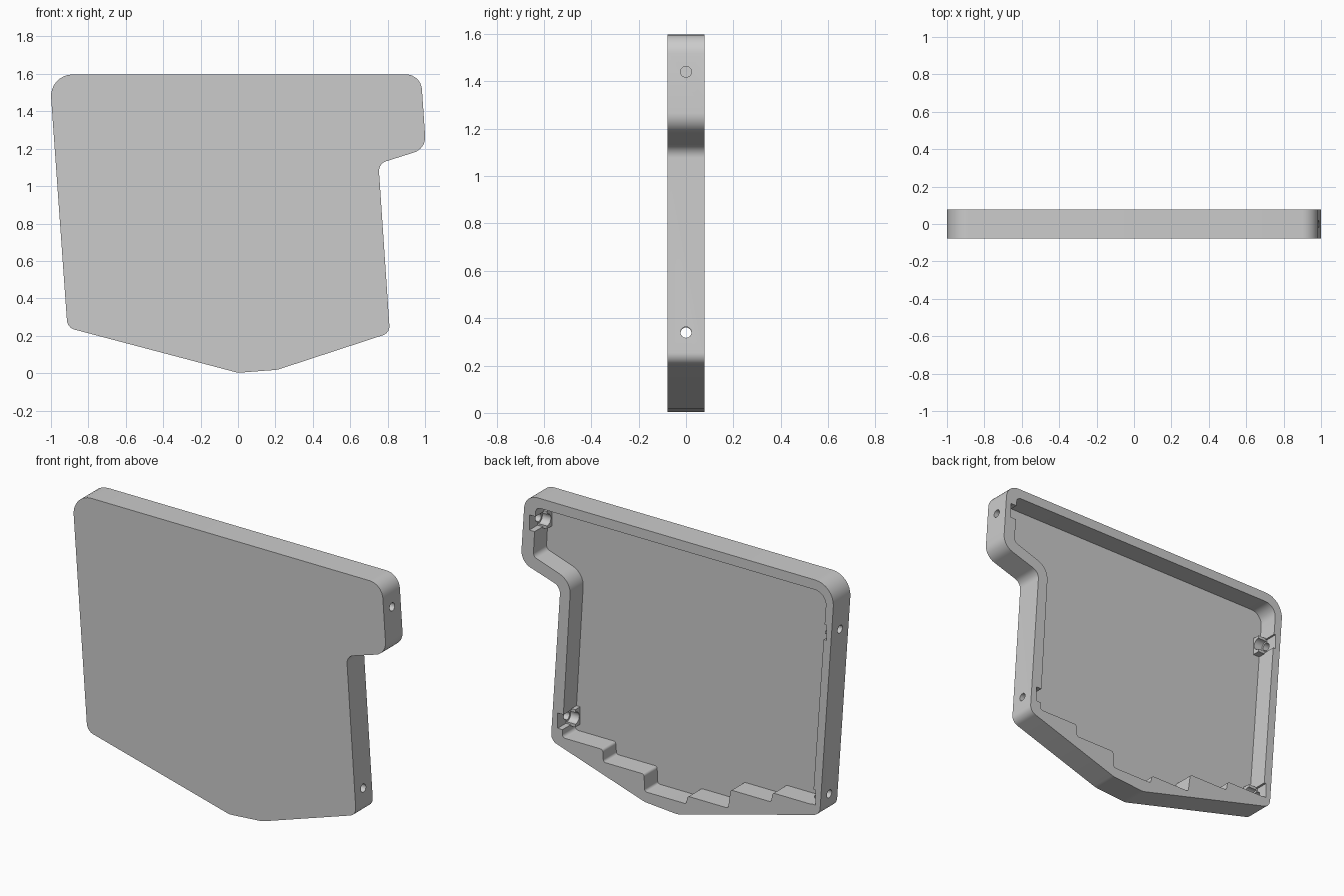
import bpy, bmesh, math
from mathutils import Vector, Matrix

HALF = 0.078     # half depth of the cover
FLOOR = -0.042   # inside face of the front panel

if "Cube" in bpy.data.objects:
    bpy.data.objects.remove(bpy.data.objects["Cube"])

grey = bpy.data.materials.new("plain grey")
grey.use_nodes = True
grey.diffuse_color = (0.6, 0.6, 0.6, 1)
grey.node_tree.nodes["Principled BSDF"].inputs["Base Color"].default_value = grey.diffuse_color


def rounded(corners, steps=8):
    """Outline in x, z with a fillet radius at each corner."""
    points = []
    for i, (x, z, r) in enumerate(corners):
        p = Vector((x, z))
        a = (Vector(corners[i - 1][:2]) - p).normalized()
        b = (Vector(corners[(i + 1) % len(corners)][:2]) - p).normalized()
        half = a.angle(b) / 2
        middle = (a + b).normalized()
        centre = p + middle * r / math.sin(half)
        # Sweep the arc from one tangent point to the other
        side = (a - middle * a.dot(middle)).normalized()
        sweep = math.pi / 2 - half
        for k in range(steps + 1):
            t = sweep * (1 - 2 * k / steps)
            points.append(centre + r * (side * math.sin(t) - middle * math.cos(t)))
    return points


def finish(bm, name):
    bmesh.ops.recalc_face_normals(bm, faces=bm.faces)
    mesh = bpy.data.meshes.new(name)
    bm.to_mesh(mesh)
    bm.free()
    mesh.materials.append(grey)
    obj = bpy.data.objects.new(name, mesh)
    bpy.context.collection.objects.link(obj)
    return obj


def slab(name, outline, y0, y1):
    bm = bmesh.new()
    front, back = ([bm.verts.new((p.x, y, p.y)) for p in outline] for y in (y0, y1))
    bm.faces.new(front)
    bm.faces.new(back[::-1])
    for i in range(len(front)):
        bm.faces.new((front[i], front[i - 1], back[i - 1], back[i]))
    return finish(bm, name)


def box(name, x0, x1, y0, y1, z, half):
    bm = bmesh.new()
    place = Matrix.Translation(((x0 + x1) / 2, (y0 + y1) / 2, z))
    size = Matrix.Diagonal((abs(x1 - x0), y1 - y0, 2 * half, 1))
    bmesh.ops.create_cube(bm, size=1, matrix=place @ size)
    return finish(bm, name)


def rod(name, x0, x1, z, radius):
    bm = bmesh.new()
    place = Matrix.Translation(((x0 + x1) / 2, 0, z)) @ Matrix.Rotation(math.pi / 2, 4, "Y")
    bmesh.ops.create_cone(bm, cap_ends=True, segments=24, radius1=radius,
                          radius2=radius, depth=abs(x1 - x0), matrix=place)
    return finish(bm, name)


def combine(target, tool, operation):
    mod = target.modifiers.new(operation.lower(), "BOOLEAN")
    mod.operation, mod.solver, mod.object = operation, "EXACT", tool
    tool.hide_render = True
    bpy.context.view_layer.objects.active = target
    bpy.ops.object.modifier_apply(modifier=mod.name)
    bpy.data.objects.remove(tool)


# Outer shell
shell = slab("cover_shell", rounded([
    (-1.008, 1.597, 0.115), (-0.912, 0.243, 0.055), (0, 0.002, 0.1),
    (0.21, 0.018, 0.12), (0.812, 0.215, 0.05), (0.751, 1.12, 0.055),
    (1.005, 1.2, 0.085), (0.978, 1.597, 0.085)]), -HALF, HALF)

# Cavity, with a stepped lower edge
stairs = [(-0.61, 0.29), (-0.6, 0.235), (-0.34, 0.235), (-0.325, 0.125),
          (-0.065, 0.125), (-0.055, 0.078), (0.21, 0.078), (0.215, 0.178),
          (0.475, 0.178), (0.48, 0.25)]
cavity = slab("cavity", rounded(
    [(-0.957, 1.54, 0.07), (-0.866, 0.29, 0.015)]
    + [(x, z, 0.015) for x, z in stairs]
    + [(0.74, 0.25, 0.02), (0.684, 1.17, 0.1), (0.925, 1.25, 0.03), (0.908, 1.54, 0.03)]),
    FLOOR, HALF + 0.05)
combine(shell, cavity, "DIFFERENCE")

# Screw seats: pocket in the wall, cradle behind it, screw hole through it
for side, x, z in [(1, 0.985, 1.44), (1, 0.803, 0.34), (-1, -0.989, 1.31), (-1, -0.92, 0.337)]:
    def inward(d):
        return x - side * d
    combine(shell, box("pocket", inward(0.035), inward(0.09), -0.03, 0.1, z, 0.044), "DIFFERENCE")
    combine(shell, box("cradle", inward(0.03), inward(0.095), -0.06, 0.003, z, 0.051), "UNION")
    combine(shell, rod("bore", inward(0.04), inward(0.13), z, 0.034), "DIFFERENCE")
    combine(shell, rod("screw_hole", inward(-0.05), inward(0.06), z, 0.023), "DIFFERENCE")

bpy.ops.object.select_all(action="DESELECT")
shell.select_set(True)
bpy.context.view_layer.objects.active = shell
bpy.ops.object.shade_smooth_by_angle(angle=math.radians(30))
